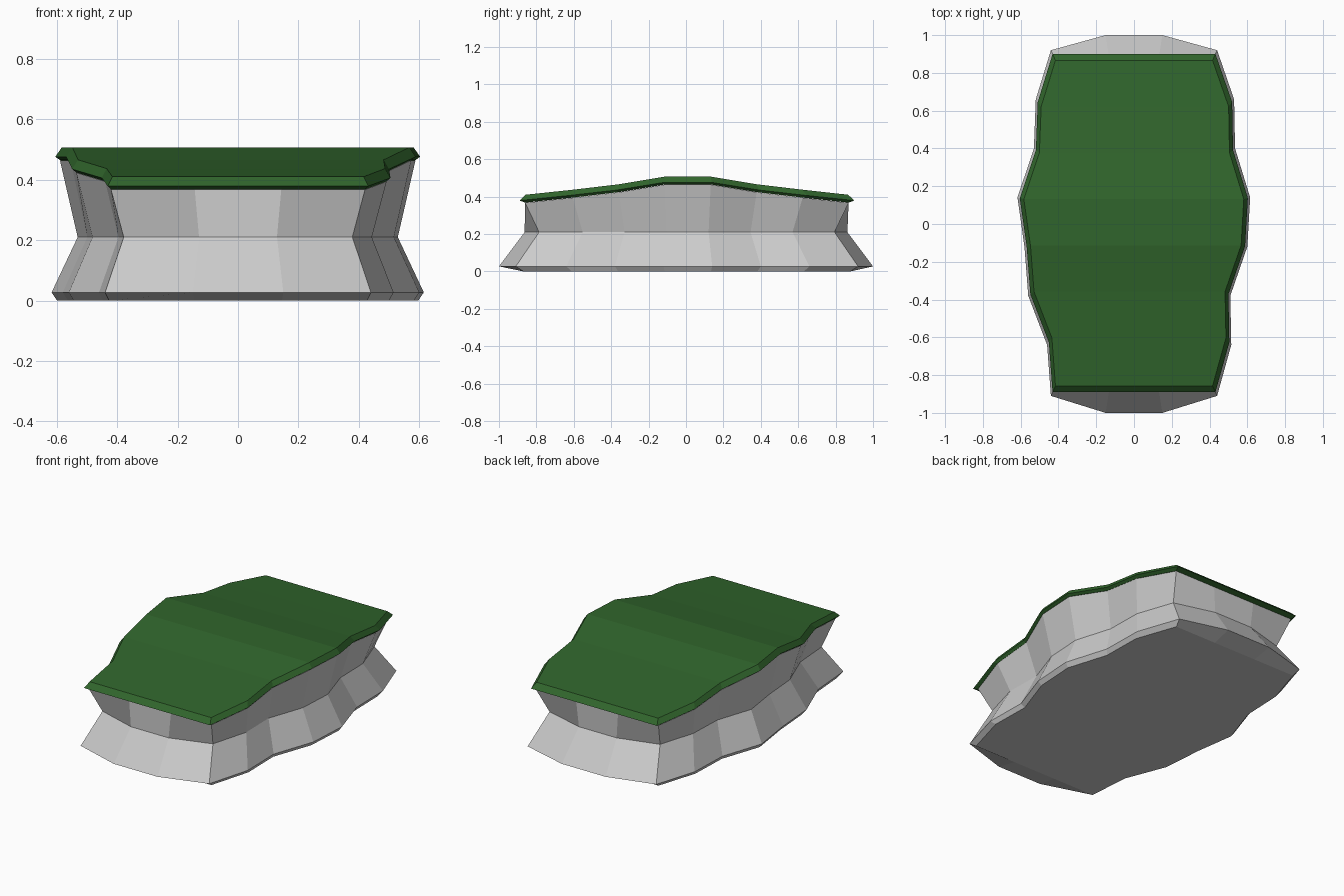
import bpy, bmesh

if "Cube" in bpy.data.objects:
    bpy.data.objects.remove(bpy.data.objects["Cube"])

# Outline stations: y, right half-width, left half-width, grass top height
STATIONS = [
    (-0.91, 0.44, 0.44, 0.410), (-0.64, 0.515, 0.46, 0.437),
    (-0.38, 0.51, 0.56, 0.466), (-0.12, 0.60, 0.58, 0.507),
    (0.14, 0.615, 0.617, 0.507), (0.40, 0.535, 0.53, 0.466),
    (0.66, 0.53, 0.52, 0.437), (0.92, 0.44, 0.44, 0.410)]
N = len(STATIONS)


def ring(bm, sx, sy, z=None, drop=0.0, bulge=False):
    """Closed outline ring; a fixed z, or the hill profile minus drop."""
    def height(h):
        return h - drop if z is None else z
    right = [(r * sx, y * sy, height(h)) for y, r, l, h in STATIONS]
    left = [(-l * sx, y * sy, height(h)) for y, r, l, h in STATIONS]
    zc = height(STATIONS[0][3])
    yb, yf = (sy, -sy) if bulge else (right[-1][1], right[0][1])
    back = [(0.15 * sx, yb, zc), (-0.15 * sx, yb, zc)]
    front = [(-0.15 * sx, yf, zc), (0.15 * sx, yf, zc)]
    return [bm.verts.new(p) for p in right + back + left[::-1] + front]


def bridge(bm, a, b):
    for i in range(len(a)):
        j = (i + 1) % len(a)
        bm.faces.new((a[i], a[j], b[j], b[i]))


def cap(bm, r):
    """Close a ring with strips running from side to side."""
    left = r[N + 2:2 * N + 2][::-1]
    for i in range(N - 1):
        f = [r[i], r[i + 1]]
        if i == N - 2:
            f += r[N:N + 2]
        f += [left[i + 1], left[i]]
        if i == 0:
            f += r[2 * N + 2:]
        bm.faces.new(f)


def finish(name, bm, color=None):
    bmesh.ops.recalc_face_normals(bm, faces=bm.faces)
    me = bpy.data.meshes.new(name)
    bm.to_mesh(me)
    bm.free()
    ob = bpy.data.objects.new(name, me)
    bpy.context.collection.objects.link(ob)
    if color:
        mat = bpy.data.materials.new(name + "_green")
        mat.diffuse_color = color
        mat.use_nodes = True
        mat.node_tree.nodes["Principled BSDF"].inputs["Base Color"].default_value = mat.diffuse_color
        me.materials.append(mat)
    return ob


def loft(name, ring_specs, color=None):
    bm = bmesh.new()
    rings = [ring(bm, **s) for s in ring_specs]
    for a, b in zip(rings, rings[1:]):
        bridge(bm, a, b)
    cap(bm, rings[0])
    cap(bm, rings[-1])
    return finish(name, bm, color)


# Pinched rock body
loft("rock_base", [
    dict(sx=0.97, sy=0.955, z=0.0),
    dict(sx=1.0, sy=1.0, z=0.027, bulge=True),
    dict(sx=0.86, sy=0.863, z=0.21, bulge=True),
    dict(sx=0.955, sy=0.945, drop=0.043)])

# Grass layer with bevelled lip
loft("grass_top", [
    dict(sx=0.955, sy=0.945, drop=0.042),
    dict(sx=0.98, sy=0.978, drop=0.031),
    dict(sx=0.945, sy=0.942)], (0.03, 0.13, 0.025, 1))
